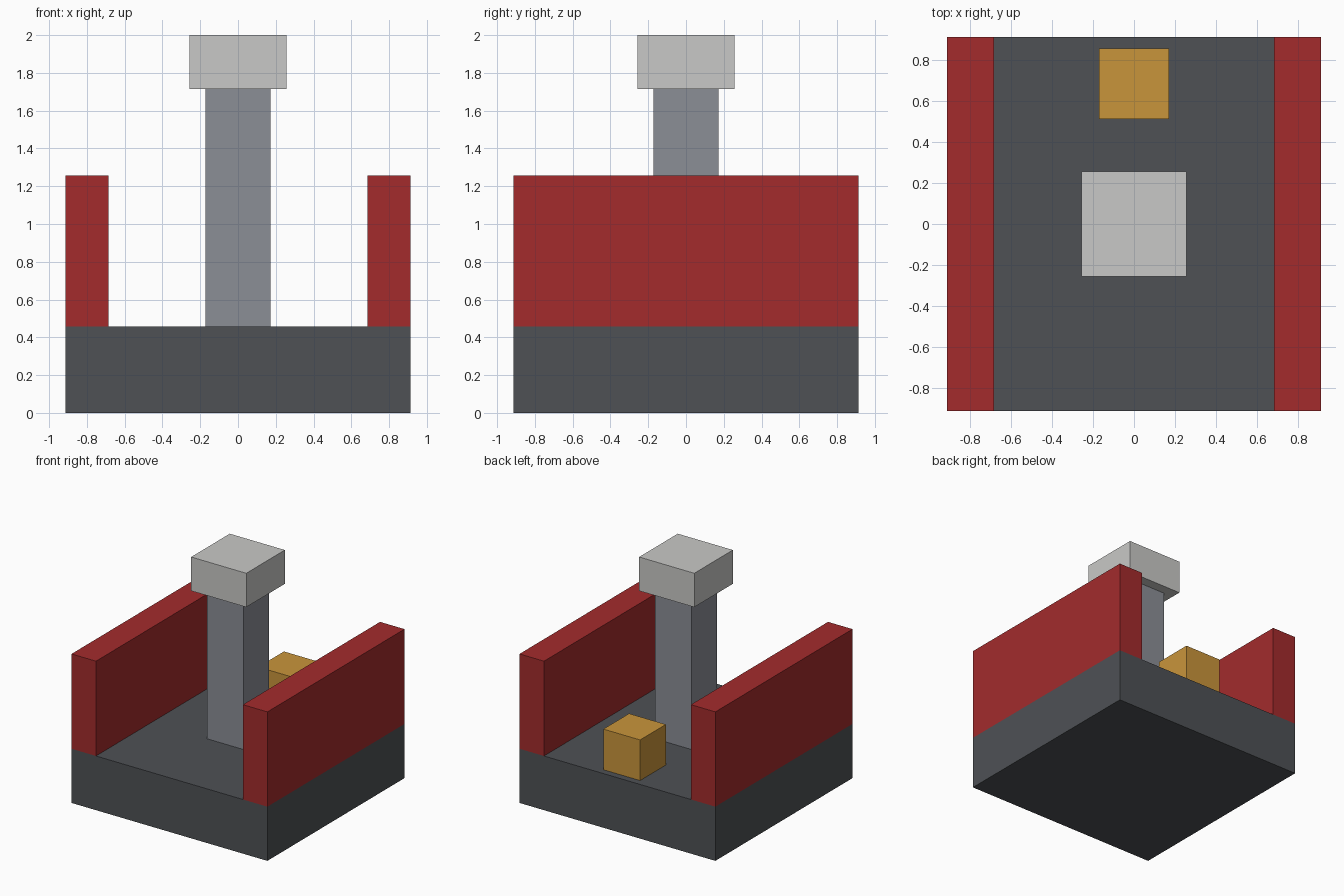
import bpy

if "Cube" in bpy.data.objects:
    bpy.data.objects.remove(bpy.data.objects["Cube"], do_unlink=True)

U = 2 / 17.5  # one design unit; the model is 17.5 units tall


def material(name, rgb):
    """Flat material from 8-bit sRGB values."""
    linear = [((c / 255 + 0.055) / 1.055) ** 2.4 for c in rgb] + [1]
    mat = bpy.data.materials.new(name)
    mat.use_nodes = True
    mat.diffuse_color = linear
    bsdf = mat.node_tree.nodes["Principled BSDF"]
    bsdf.inputs["Base Color"].default_value = linear
    bsdf.inputs["Roughness"].default_value = 0.8
    return mat


def box(name, mat, size, bottom, x=0, y=0):
    """Box in design units, standing on the height 'bottom'."""
    bpy.ops.mesh.primitive_cube_add(
        size=1, location=(x * U, y * U, (bottom + size[2] / 2) * U))
    obj = bpy.context.object
    obj.name = name
    obj.scale = [s * U for s in size]
    bpy.ops.object.transform_apply(location=False, rotation=False, scale=True)
    obj.data.materials.append(mat)
    return obj


dark_gray = material("dark gray", (78, 81, 85))
red = material("red", (163, 43, 44))
mid_gray = material("mid gray", (139, 142, 150))
light_gray = material("light gray", (201, 201, 199))
ochre = material("ochre", (201, 149, 59))

# Base slab
box("base", dark_gray, (16, 16, 4), 0)

# Side walls
for side, name in ((1, "left_wall"), (-1, "right_wall")):
    box(name, red, (2, 16, 7), 4, x=side * 7)

# Central post and its cap
box("post", mid_gray, (3, 3, 11), 4)
box("post_cap", light_gray, (4.5, 4.5, 2.5), 15)

# Small block at the back
box("back_block", ochre, (3, 3, 3), 4, y=6)
